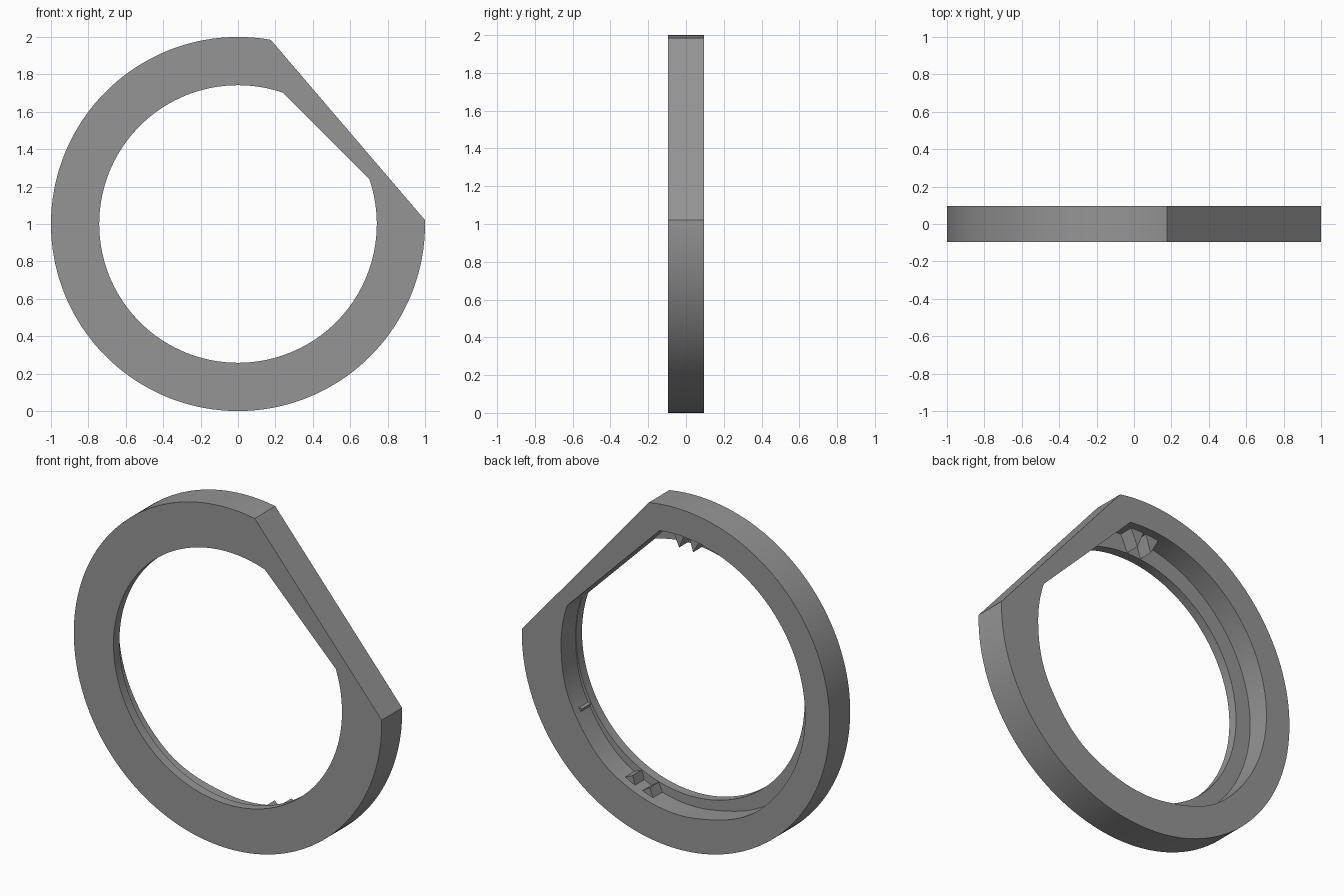
import bpy, bmesh, math
from math import pi, cos, sin, radians

if "Cube" in bpy.data.objects:
    bpy.data.objects.remove(bpy.data.objects["Cube"])

HALF = 0.095           # half the depth of the ring
LIP_BACK = -0.04       # rear face of the front lip
LIP_R = 0.742

grey = bpy.data.materials.new("mid grey")
grey.diffuse_color = (0.3, 0.3, 0.3, 1)
grey.use_nodes = True
grey.node_tree.nodes["Principled BSDF"].inputs["Base Color"].default_value = grey.diffuse_color


def make(name, bm):
    bmesh.ops.recalc_face_normals(bm, faces=bm.faces)
    me = bpy.data.meshes.new(name)
    bm.to_mesh(me)
    bm.free()
    ob = bpy.data.objects.new(name, me)
    bpy.context.collection.objects.link(ob)
    me.materials.append(grey)
    return ob


def flat(a, normal, dist):
    """Radius at which a straight cut is met at angle a."""
    c = cos(a - normal)
    return dist / c if c > 0.05 else 99


# outer flat, given by its two ends on the unit circle
A1, A2 = radians(1.2), radians(79.9)
OUT_N, OUT_D = (A1 + A2) / 2, cos((A2 - A1) / 2)
IN_N, IN_D = pi / 4, 0.667

# recess radius by angle in degrees
KEYS = [(0, .745), (20, .745), (82, .845), (180, .84), (230, .83),
        (260, .80), (300, .785), (330, .76), (360, .745)]


def recess(a):
    d = math.degrees(a) % 360
    for (d0, r0), (d1, r1) in zip(KEYS, KEYS[1:]):
        if d <= d1:
            t = (d - d0) / (d1 - d0)
            return r0 + (r1 - r0) * t * t * (3 - 2 * t)


def radii(a):
    outer = min(1, flat(a, OUT_N, OUT_D))
    chord = flat(a, IN_N, IN_D)
    return outer, min(recess(a), chord), min(LIP_R, chord)


# ring: one stepped cross-section per angle, with exact angles at the corners
corners = [A1, A2, IN_N - math.acos(IN_D / LIP_R), IN_N + math.acos(IN_D / LIP_R),
           IN_N + math.acos(IN_D / .845)]
angles = [a for a in (2 * pi * i / 180 for i in range(180))
          if all(abs(a - c) > 0.008 for c in corners)]
angles = sorted(angles + corners)
bm = bmesh.new()
rows = []
for a in angles:
    o, r, l = radii(a)
    section = [(o, -HALF), (o, HALF), (r, HALF), (r, LIP_BACK), (l, LIP_BACK), (l, -HALF)]
    rows.append([bm.verts.new((q * cos(a), y, 1 + q * sin(a))) for q, y in section])
for p, q in zip(rows, rows[1:] + rows[:1]):
    for k in range(6):
        n = (k + 1) % 6
        bm.faces.new((p[k], p[n], q[n], q[k]))
bmesh.ops.remove_doubles(bm, verts=bm.verts, dist=1e-5)
ring = make("ring", bm)
bpy.context.view_layer.objects.active = ring
ring.select_set(True)
bpy.ops.object.shade_smooth_by_angle(angle=radians(25))


# locating teeth: three-sided prisms standing on the recess wall
def tooth(name, deg, width, y0, y1):
    a = radians(deg)
    base = recess(a) + 0.015
    bm = bmesh.new()
    ends = []
    for y in (y0, y1):
        ends.append([bm.verts.new((r * cos(a) - t * sin(a), y, 1 + r * sin(a) + t * cos(a)))
                     for r, t in ((base, -width / 2), (base, width / 2), (0.745, 0))])
    f, b = ends
    bm.faces.new(f)
    bm.faces.new(b)
    for i in range(3):
        j = (i + 1) % 3
        bm.faces.new((f[i], f[j], b[j], b[i]))
    make(name, bm)


for i, deg in enumerate((89, 96, 286, 295)):
    tooth(f"tooth_{i + 1}", deg, 0.10, LIP_BACK - 0.01, 0.045)
tooth("small_tooth", 330, 0.05, LIP_BACK - 0.01, 0.045)
